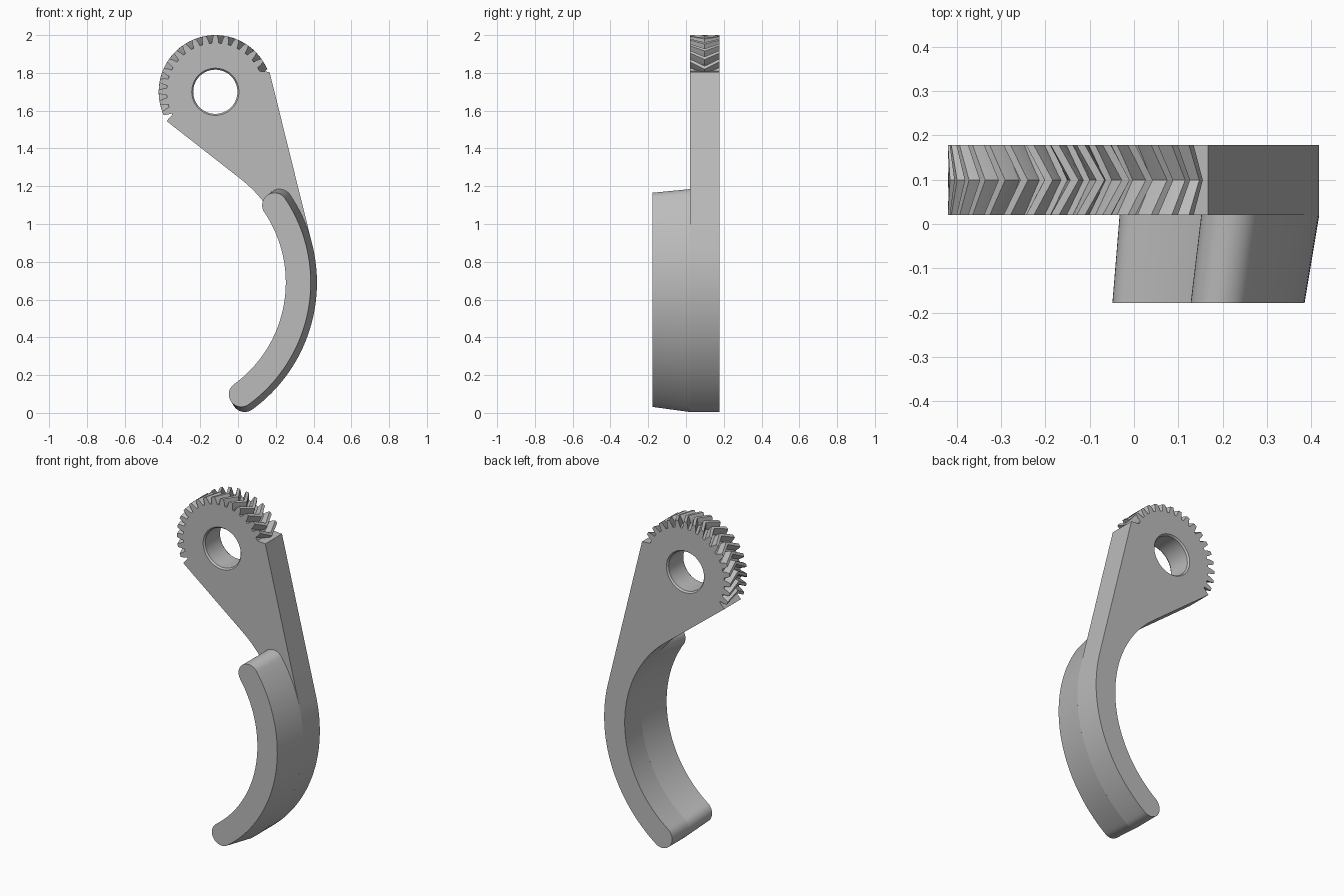
import bpy, bmesh
from math import sin, cos, radians, pi

if "Cube" in bpy.data.objects:
    bpy.data.objects.remove(bpy.data.objects["Cube"])

grey = bpy.data.materials.new("plain grey")
grey.use_nodes = True
grey.diffuse_color = (0.5, 0.5, 0.5, 1)
grey.node_tree.nodes["Principled BSDF"].inputs["Base Color"].default_value = (0.5, 0.5, 0.5, 1)

GEAR = (-0.12, 1.70)          # centre of the gear and hole
BOW = (-0.413, 0.69)          # centre of the curved handle
FRONT, BACK, NOSE = 0.02, 0.178, -0.178
MID = (FRONT + BACK) / 2
TIP, ROOT = 0.30, 0.258
LOW, HIGH = -54, 34           # ends of the handle in degrees


def polar(c, r, deg):
    return (c[0] + r * cos(radians(deg)), c[1] + r * sin(radians(deg)))


def arc(c, r, a, b, n):
    return [polar(c, r, a + (b - a) * i / n) for i in range(n + 1)]


def ring(bm, pts, y):
    return [bm.verts.new((x, y, z)) for x, z in pts]


def edge_loop(bm, verts):
    result = []
    for a, b in zip(verts, verts[1:] + verts[:1]):
        result.append(bm.edges.get((a, b)) or bm.edges.new((a, b)))
    return result


def loft(bm, rings):
    for r, s in zip(rings, rings[1:]):
        n = len(r)
        for i in range(n):
            j = (i + 1) % n
            bm.faces.new((r[i], r[j], s[j], s[i]))


def finish(bm, name):
    bmesh.ops.recalc_face_normals(bm, faces=bm.faces[:])
    mesh = bpy.data.meshes.new(name)
    bm.to_mesh(mesh)
    bm.free()
    mesh.materials.append(grey)
    ob = bpy.data.objects.new(name, mesh)
    bpy.context.scene.collection.objects.link(ob)
    bpy.ops.object.select_all(action="DESELECT")
    ob.select_set(True)
    bpy.context.view_layer.objects.active = ob
    bpy.ops.object.shade_smooth_by_angle(angle=radians(30))


# Flat lever: curved tail, tangent sides and gear rim in one outline
mid_r, half = 0.763, 0.068
outline = arc(BOW, mid_r + half, LOW, 14, 36)
outline += [(0.167, 1.805)]
outline += arc(GEAR, ROOT, 25, 208, 64)
outline += [(-0.378, 1.545)]
outline += arc(BOW, mid_r - half, 52, LOW, 52)
outline += arc(polar(BOW, mid_r, LOW), half, LOW + 180, LOW + 360, 20)[1:-1]

bm = bmesh.new()
sides = [ring(bm, outline, y) for y in (FRONT, BACK)]
loft(bm, sides)
# Chamfered hole through the gear
hole = [ring(bm, arc(GEAR, r, 0, 360, 64)[:-1], y) for r, y in
        ((0.125, FRONT), (0.117, FRONT + 0.01), (0.117, BACK - 0.01), (0.125, BACK))]
loft(bm, hole)
for outer, inner in ((sides[0], hole[0]), (sides[1], hole[-1])):
    bmesh.ops.triangle_fill(bm, use_beauty=True,
                            edges=edge_loop(bm, outer) + edge_loop(bm, inner))
finish(bm, "lever_plate")

# Herringbone teeth, each twisted clockwise towards the middle
bm = bmesh.new()
pitch, twist = 11.25, 8.5
flank = ((ROOT - 0.004, 4.2), (ROOT + 0.02, 3.2), (TIP, 1.8))
for k in range(-5, 11):
    rings = []
    for y, turn in ((FRONT, 0), (MID, twist), (BACK, 0)):
        a = 90 + k * pitch - turn
        pts = [polar(GEAR, r, a - w) for r, w in flank]
        pts += [polar(GEAR, r, a + w) for r, w in reversed(flank)]
        rings.append(ring(bm, pts, y))
    loft(bm, rings)
    bm.faces.new(rings[0])
    bm.faces.new(rings[-1])
finish(bm, "gear_teeth")


# Curved handle, flaring from the front face to the plate
def crescent(r, w):
    return (arc(BOW, r + w, LOW, HIGH, 48)
            + arc(polar(BOW, r, HIGH), w, HIGH, HIGH + 180, 20)[1:-1]
            + arc(BOW, r - w, HIGH, LOW, 48)
            + arc(polar(BOW, r, LOW), w, LOW + 180, LOW + 360, 20)[1:-1])


bm = bmesh.new()
rings = [ring(bm, crescent(0.732, 0.066), NOSE), ring(bm, crescent(mid_r, half), FRONT)]
loft(bm, rings)
for r in rings:
    bmesh.ops.triangle_fill(bm, use_beauty=True, edges=edge_loop(bm, r))
finish(bm, "curved_handle")
